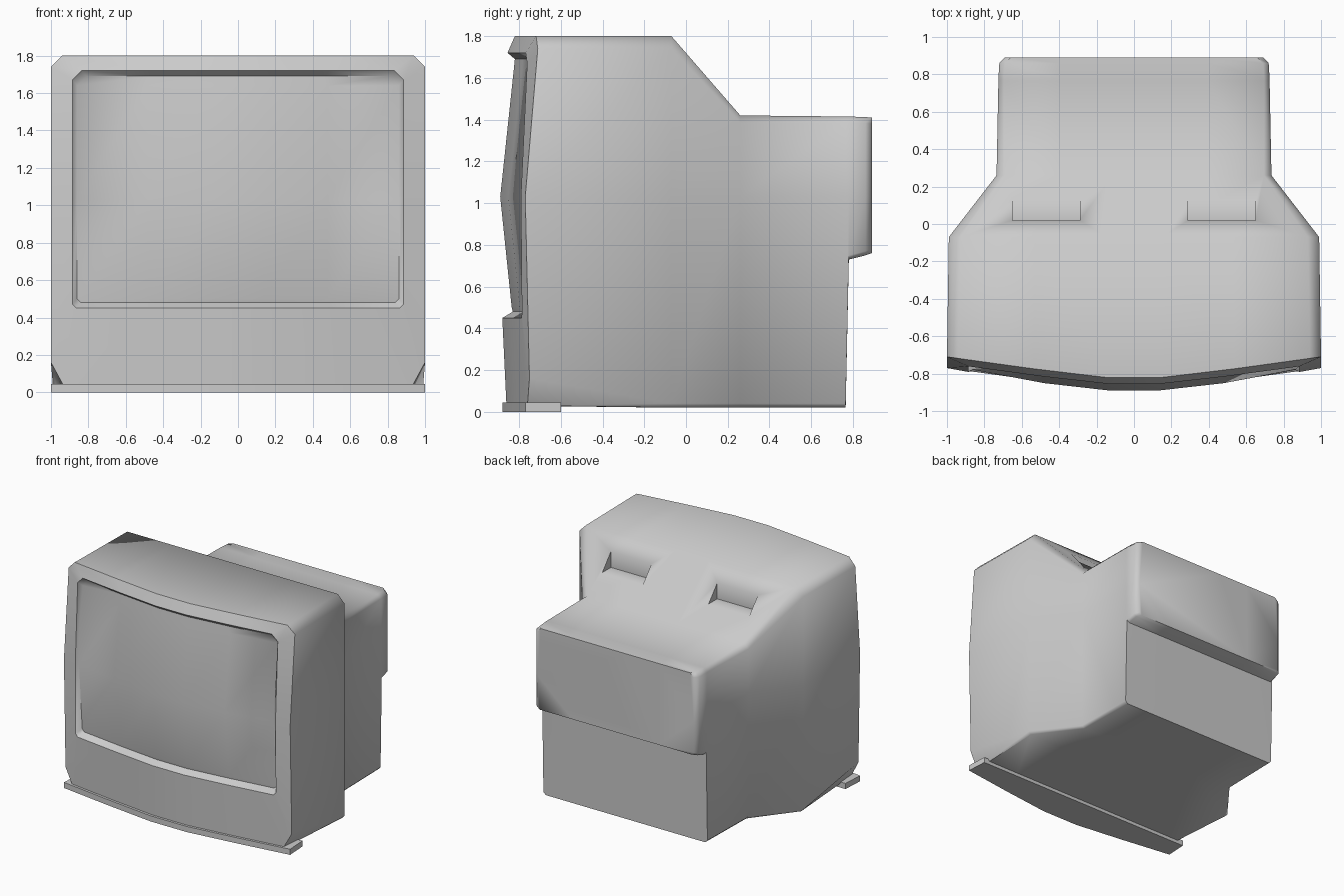
import bpy, bmesh, math

if "Cube" in bpy.data.objects:
    bpy.data.objects.remove(bpy.data.objects["Cube"])

COLS = (-1, -0.57, -0.16, 0.16, 0.57, 1)


def arc(x):
    """How far the bowed front falls back at x."""
    x = abs(x)
    if x < 0.16:
        return 0
    if x < 0.57:
        return 0.05 * (x - 0.16) / 0.41
    return 0.05 + 0.06 * (x - 0.57) / 0.43


def ring(bm, w, z0, z1, y, c=0.05, b=(0.02, 0.02), bow=False):
    """Chamfered rectangle of 18 points; y = depth at bottom, middle, top."""
    yb, ym, yt = y if isinstance(y, tuple) else (y, y, y)
    right = [(w, z0 + b[1], yb), (w, 1.03, ym), (w, z1 - c, yt)]
    pts = [(k * (w - b[0]), z0, yb) for k in COLS] + right
    pts += [(-k * (w - c), z1, yt) for k in COLS]
    pts += [(-x, z, d) for x, z, d in reversed(right)]
    return [bm.verts.new((x, d + (arc(x) if bow else 0), z)) for x, z, d in pts]


def finish(name, bm):
    bmesh.ops.recalc_face_normals(bm, faces=bm.faces[:])
    me = bpy.data.meshes.new(name)
    bm.to_mesh(me)
    bm.free()
    ob = bpy.data.objects.new(name, me)
    bpy.context.collection.objects.link(ob)
    return ob


def smooth(ob, deg):
    bpy.ops.object.select_all(action='DESELECT')
    ob.select_set(True)
    bpy.context.view_layer.objects.active = ob
    bpy.ops.object.shade_smooth_by_angle(angle=math.radians(deg))


# Casing: rings from the screen edge, over the frame, to the back
bm = bmesh.new()
rings = [
    ring(bm, 0.86, 0.48, 1.69, (-0.83, -0.87, -0.82), bow=True),
    ring(bm, 0.885, 0.45, 1.72, (-0.88, -0.885, -0.855), bow=True),
    ring(bm, 1.0, 0.03, 1.8, (-0.86, -0.88, -0.82), 0.06, (0.07, 0.13), True),
    ring(bm, 0.99, 0.02, 1.8, -0.07, 0.06),
    ring(bm, 0.735, 0.02, 1.42, 0.26, 0.04),
    ring(bm, 0.725, 0.02, 1.415, 0.765, 0.03),
    ring(bm, 0.725, 0.73, 1.415, 0.78, 0.03),
    ring(bm, 0.72, 0.75, 1.412, 0.86, 0.03),
    ring(bm, 0.69, 0.76, 1.41, 0.89, 0.03),
]
for a, b in zip(rings, rings[1:]):
    for i in range(18):
        j = (i + 1) % 18
        bm.faces.new((a[i], a[j], b[j], b[i]))
bm.faces.new(rings[-1])

# Bulging screen inside the first ring
s = rings[0]
rows = [s[0:6]]
for k, d in enumerate((-0.835, -0.89, -0.825)):
    left, right = s[17 - k], s[6 + k]
    mid = [bm.verts.new((q * 0.84, d + arc(q * 0.84), left.co.z)) for q in COLS[1:-1]]
    rows.append([left] + mid + [right])
rows.append(s[9:15][::-1])
for a, b in zip(rows, rows[1:]):
    for i in range(5):
        bm.faces.new((a[i], a[i + 1], b[i + 1], b[i]))
casing = finish("casing", bm)

# Two grip pockets cut into the rear slope
bm = bmesh.new()
for side in (-1, 1):
    cube = bmesh.ops.create_cube(bm, size=1)["verts"]
    for v in cube:
        v.co.x = side * 0.47 + v.co.x * 0.36
        v.co.y = 0.12 + v.co.y * 0.2
        v.co.z = 1.67 + v.co.z * 0.2
cutter = finish("pocket_cutter", bm)
cutter.hide_render = True
mod = casing.modifiers.new("pockets", 'BOOLEAN')
mod.operation = 'DIFFERENCE'
mod.solver = 'EXACT'
mod.object = cutter
bpy.context.view_layer.objects.active = casing
bpy.ops.object.modifier_apply(modifier=mod.name)
bpy.data.objects.remove(cutter)
smooth(casing, 52)

# Base lip following the bowed front
bm = bmesh.new()
front = [(x, -0.88 + arc(x)) for x in COLS]
base = bm.faces.new([bm.verts.new((x, y, 0)) for x, y in front + [(0.99, -0.6), (-0.99, -0.6)]])
top = bmesh.ops.extrude_face_region(bm, geom=[base])["geom"]
for v in top:
    if isinstance(v, bmesh.types.BMVert):
        v.co.z = 0.045
smooth(finish("base_lip", bm), 40)
